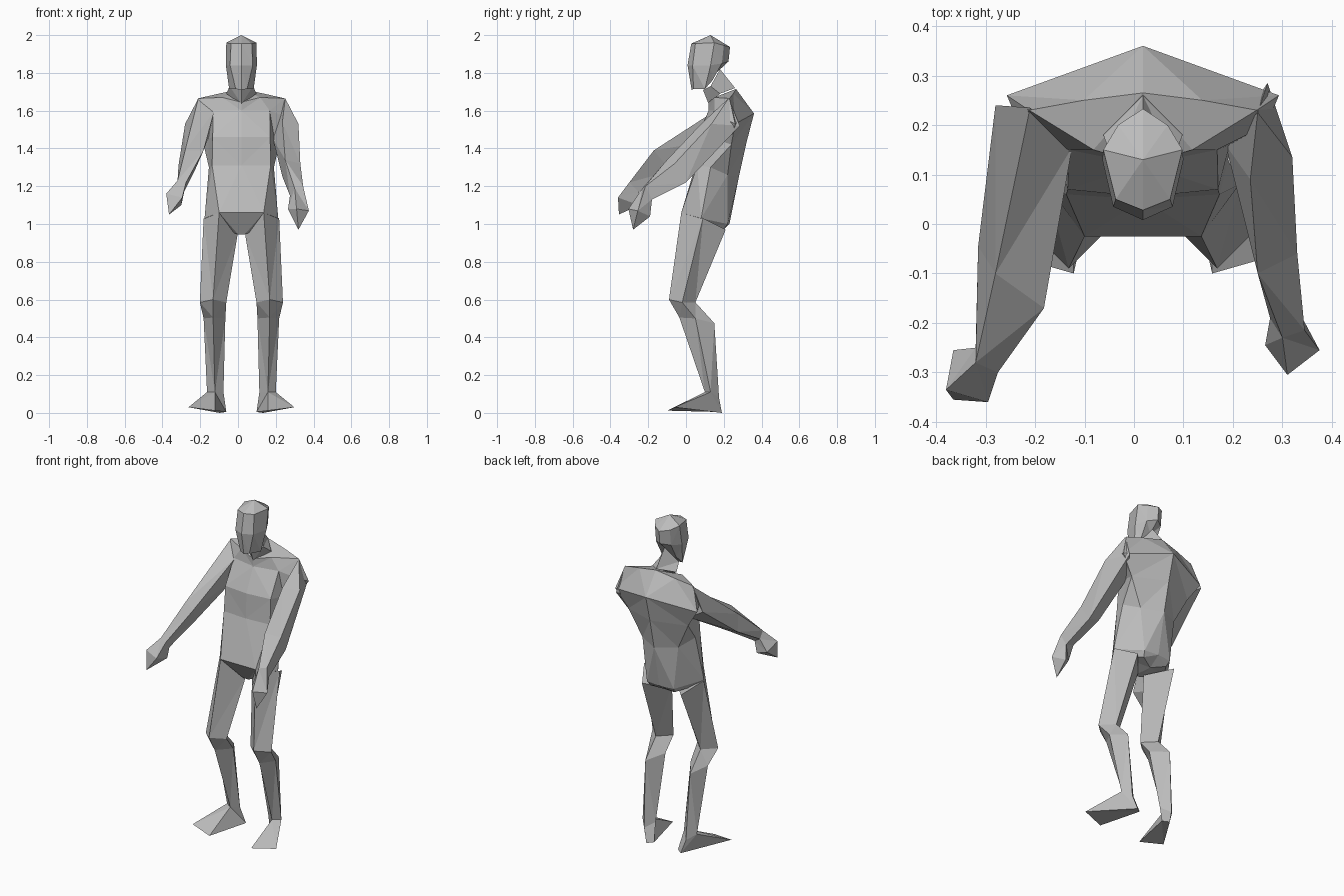
import bpy
import bmesh
from mathutils import Vector

default_cube = bpy.data.objects.get("Cube")
if default_cube:
    bpy.data.objects.remove(default_cube, do_unlink=True)

MIDLINE = Vector((.018, 0, 0))  # the body's plane of symmetry

# Single clay colour
clay = bpy.data.materials.new("clay_grey")
clay.use_nodes = True
clay_colour = (.5, .5, .5, 1)
clay.diffuse_color = clay_colour
clay.node_tree.nodes["Principled BSDF"].inputs["Base Color"].default_value = clay_colour


def flip(point):
    """Reflect a point across the body's own symmetry plane."""
    return (-point[0], point[1], point[2])


def full_ring(half):
    """Close a half ring that runs from front centre to back centre."""
    return list(half) + [flip(point) for point in reversed(half[1:-1])]


def loft(name, rings, offset=Vector()):
    """Skin a row of rings; a ring of one point closes to a tip."""
    sides = max(len(ring) for ring in rings)
    bm = bmesh.new()
    rows = []
    for ring in rings:
        points = ring if len(ring) == sides else list(ring) * sides
        rows.append([bm.verts.new(Vector(point) + offset) for point in points])
    for lower, upper in zip(rows, rows[1:]):
        for i in range(sides):
            j = (i + 1) % sides
            bm.faces.new((lower[i], lower[j], upper[j], upper[i]))
    for ring, row in ((rings[0], rows[0]), (rings[-1], rows[-1])):
        if len(ring) == sides:
            bm.faces.new(row)
    bmesh.ops.remove_doubles(bm, verts=bm.verts[:], dist=.0001)
    bmesh.ops.triangulate(bm, faces=[face for face in bm.faces if len(face.verts) > 3])
    bmesh.ops.recalc_face_normals(bm, faces=bm.faces[:])
    mesh = bpy.data.meshes.new(name)
    bm.to_mesh(mesh)
    bm.free()
    mesh.materials.append(clay)
    body_part = bpy.data.objects.new(name, mesh)
    bpy.context.collection.objects.link(body_part)
    return body_part


def symmetric_part(name, half_rings):
    return loft(name, [full_ring(half) for half in half_rings], MIDLINE)


def mirrored_pair(name, rings):
    loft("left_" + name, rings, MIDLINE)
    loft("right_" + name, [[flip(point) for point in ring] for ring in rings], MIDLINE)


# Torso: crotch, hips, waist, ribs, shoulder blades, shoulder tops
symmetric_part("torso", [
    [(0, .05, .945), (.018, .05, .945), (.15, .1, .99), (.08, .2, .97), (0, .16, .95)],
    [(0, -.025, 1.06), (.118, -.025, 1.06), (.195, .08, 1.03), (.09, .22, 1), (0, .23, 1)],
    [(0, .05, 1.31), (.155, .06, 1.31), (.172, .13, 1.3), (.12, .22, 1.26), (0, .28, 1.25)],
    [(0, .055, 1.46), (.152, .07, 1.46), (.175, .16, 1.45), (.2, .24, 1.42), (0, .32, 1.43)],
    [(0, .12, 1.6), (.15, .15, 1.6), (.25, .2, 1.56), (.275, .26, 1.53), (0, .36, 1.585)],
    [(0, .12, 1.645), (.1, .15, 1.67), (.23, .23, 1.665), (.12, .25, 1.69), (0, .265, 1.715)],
])

# Neck
symmetric_part("neck", [
    [(0, .12, 1.635), (.08, .18, 1.69), (0, .26, 1.72)],
    [(0, .09, 1.71), (.062, .13, 1.73), (0, .18, 1.82)],
])

# Head: jaw, cheeks, brow, crown
symmetric_part("head", [
    [(0, .03, 1.71), (.03, .04, 1.715), (.065, .1, 1.715), (.05, .14, 1.76), (0, .16, 1.8)],
    [(0, .008, 1.84), (.06, .035, 1.84), (.082, .13, 1.84), (.05, .19, 1.85), (0, .225, 1.86)],
    [(0, .028, 1.955), (.055, .05, 1.955), (.08, .15, 1.96), (.05, .2, 1.945), (0, .233, 1.937)],
    [(0, .13, 2)],
])

# Legs: each ring runs front, outer, back, inner
ankle = [(.14, .1, .11), (.182, .13, .11), (.14, .175, .08), (.095, .13, .11)]
mirrored_pair("leg", [
    [(.118, -.025, 1.06), (.2, .09, 1.03), (.13, .21, .97), (.02, .08, .945)],
    [(.15, -.09, .6), (.22, -.02, .585), (.15, .05, .585), (.08, -.02, .585)],
    [(.15, -.035, .505), (.2, .05, .5), (.15, .15, .475), (.085, .05, .5)],
    ankle,
])

# Feet: wedges turned outwards
sole = [(.14, -.1, .012), (.28, -.06, .03), (.115, .19, 0), (.08, .165, .005)]
mirrored_pair("foot", [ankle, sole])

# Left arm: front, outer, back, inner at each joint
left_wrist = [(.3, -.23, 1.19), (.345, -.215, 1.2), (.335, -.18, 1.13), (.275, -.19, 1.15)]
loft("left_arm", [
    [(.25, .225, 1.665)],
    [(.235, .09, 1.54), (.32, .135, 1.53), (.27, .285, 1.52), (.185, .16, 1.45)],
    [(.25, -.1, 1.34), (.33, -.06, 1.32), (.32, 0, 1.22), (.235, -.02, 1.25)],
    left_wrist,
])
loft("left_hand", [
    left_wrist,
    [(.31, -.305, 1.08), (.375, -.255, 1.07), (.33, -.19, 1.04), (.265, -.245, 1.08)],
    [(.32, -.28, .97)],
])

# Right arm, reaching further forward: top, outer, bottom, inner
right_wrist = [(-.32, -.28, 1.23), (-.32, -.25, 1.19), (-.285, -.25, 1.17), (-.275, -.3, 1.22)]
loft("right_arm", [
    [(-.21, .235, 1.665), (-.28, .24, 1.53), (-.16, .2, 1.45), (-.125, .155, 1.6)],
    [(-.28, -.1, 1.39), (-.315, -.045, 1.31), (-.23, -.08, 1.28), (-.182, -.17, 1.39)],
    right_wrist,
])
loft("right_hand", [
    right_wrist,
    [(-.38, -.335, 1.16), (-.365, -.255, 1.12), (-.3, -.25, 1.1), (-.295, -.36, 1.14)],
    [(-.365, -.355, 1.05)],
])
